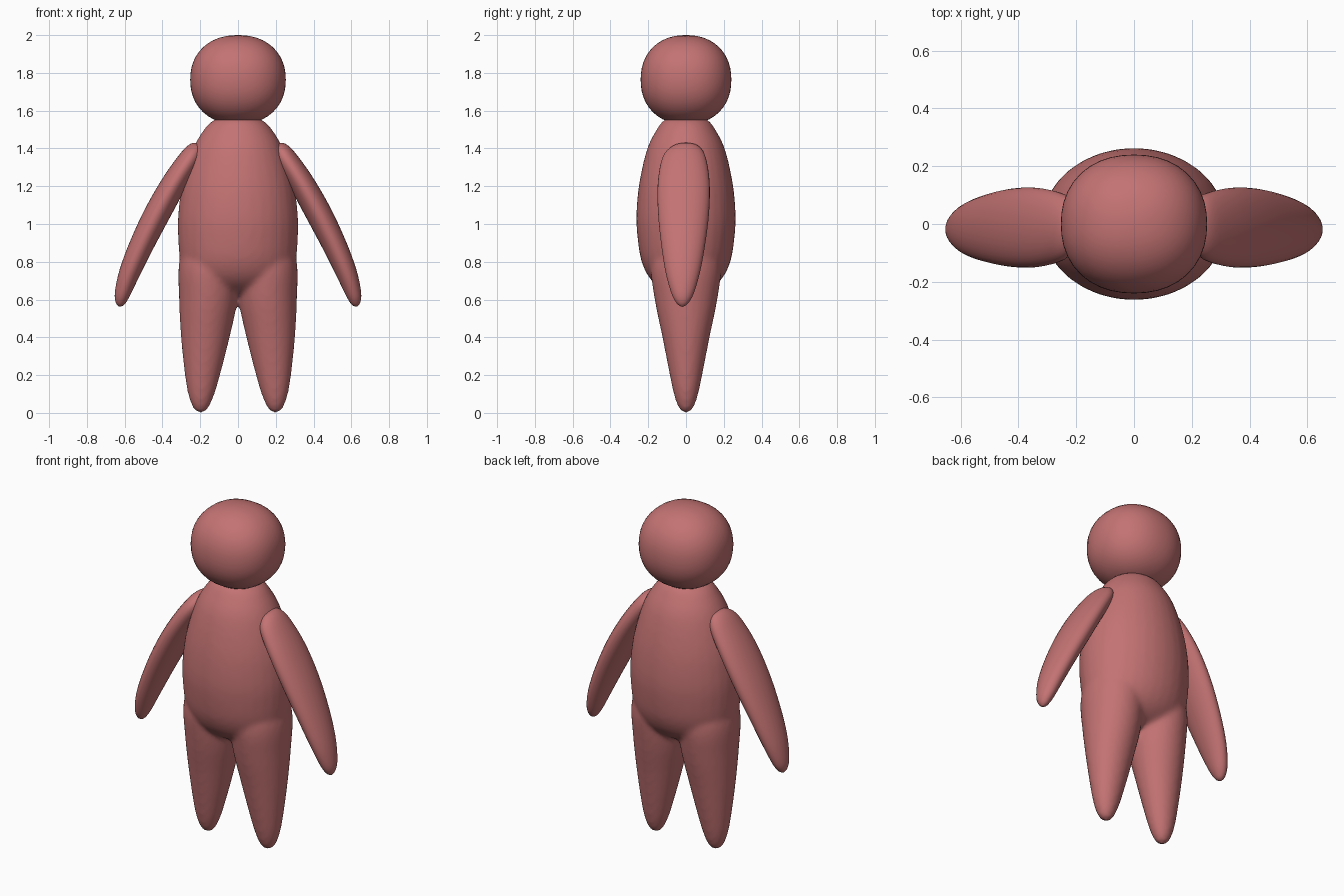
import bpy, bmesh, math
from mathutils import Vector

if "Cube" in bpy.data.objects:
    bpy.data.objects.remove(bpy.data.objects["Cube"])

mat = bpy.data.materials.new("soft_red")
mat.diffuse_color = (0.55, 0.17, 0.17, 1)
mat.use_nodes = True
mat.node_tree.nodes["Principled BSDF"].inputs["Base Color"].default_value = mat.diffuse_color


def spline(rows, steps):
    """Catmull-Rom interpolation of section rows."""
    out = []
    for i in range(len(rows) - 1):
        p0, p1 = rows[max(i - 1, 0)], rows[i]
        p2, p3 = rows[i + 1], rows[min(i + 2, len(rows) - 1)]
        for k in range(steps):
            t = k / steps
            out.append([0.5 * (2 * b + (c - a) * t + (2 * a - 5 * b + 4 * c - d) * t * t
                               + (3 * b - a - 3 * c + d) * t ** 3)
                        for a, b, c, d in zip(p0, p1, p2, p3)])
    return out + [list(rows[-1])]


def loft(bm, rows, side=1, tilt=False, n=32, steps=4):
    """Elliptical sections: centre x, y, z, radius across, radius in y."""
    rows = spline(rows, steps)
    rings = []
    for i, (cx, cy, cz, ra, ry) in enumerate(rows):
        across = Vector((1, 0, 0))
        if tilt:
            a, b = rows[max(i - 1, 0)], rows[min(i + 1, len(rows) - 1)]
            across = Vector((b[2] - a[2], 0, a[0] - b[0])).normalized()
            if across.x < 0:
                across = -across
        ring = []
        for k in range(n):
            t = 2 * math.pi * k / n
            p = Vector((cx, cy, cz)) + across * ra * math.cos(t) + Vector((0, ry * math.sin(t), 0))
            p.x *= side
            ring.append(bm.verts.new(p))
        rings.append(ring)
    faces = [bm.faces.new(rings[0]), bm.faces.new(rings[-1])]
    for r, s in zip(rings, rings[1:]):
        for k in range(n):
            j = (k + 1) % n
            faces.append(bm.faces.new((r[k], r[j], s[j], s[k])))
    bmesh.ops.recalc_face_normals(bm, faces=faces)


def finish(name, bm):
    me = bpy.data.meshes.new(name)
    for f in bm.faces:
        f.smooth = True
    bm.to_mesh(me)
    bm.free()
    me.materials.append(mat)
    ob = bpy.data.objects.new(name, me)
    bpy.context.collection.objects.link(ob)
    return ob


# Torso and legs, fused into one soft skin
torso = [(0, 0, .62, .06, .04), (0, 0, .65, .19, .12), (0, 0, .71, .27, .19),
         (0, 0, .80, .305, .235), (0, 0, .92, .317, .256), (0, 0, 1.05, .317, .263),
         (0, 0, 1.22, .293, .247), (0, 0, 1.40, .237, .205), (0, 0, 1.50, .18, .155),
         (0, 0, 1.55, .128, .115), (0, 0, 1.58, .05, .045)]
leg = [(.197, 0, 0, .012, .012), (.197, 0, .025, .04, .038), (.195, 0, .09, .067, .062),
       (.188, 0, .2, .093, .086), (.173, 0, .4, .129, .125), (.157, 0, .6, .155, .166),
       (.153, 0, .78, .161, .185), (.14, 0, .95, .14, .14)]
bm = bmesh.new()
loft(bm, torso)
for s in (1, -1):
    loft(bm, leg, s)
body = finish("body", bm)
remesh = body.modifiers.new("fuse", 'REMESH')
remesh.mode = 'VOXEL'
remesh.voxel_size = 0.014
remesh.use_smooth_shade = True
soft = body.modifiers.new("soften", 'SMOOTH')
soft.factor = 0.5
soft.iterations = 8

# Arms: flattened, drooping paddles
arm = [(.205, 0, 1.425, .015, .03), (.215, -.003, 1.405, .04, .075), (.25, -.01, 1.35, .058, .115),
       (.335, -.012, 1.22, .066, .137), (.425, -.013, 1.06, .069, .135), (.51, -.015, .89, .064, .116),
       (.575, -.017, .74, .055, .09), (.612, -.018, .63, .041, .058),
       (.624, -.019, .58, .024, .03), (.628, -.019, .563, .005, .006)]
for s, label in ((1, "left_arm"), (-1, "right_arm")):
    bm = bmesh.new()
    loft(bm, arm, s, tilt=True)
    finish(label, bm)

# Head: slightly squared ball
bm = bmesh.new()
bmesh.ops.create_uvsphere(bm, u_segments=40, v_segments=24, radius=1)
for v in bm.verts:
    norm = sum(abs(c) ** 2.2 for c in v.co) ** (1 / 2.2)
    p = v.co / norm
    v.co = (p.x * .253, p.y * .24, 1.764 + p.z * .236)
finish("head", bm)
